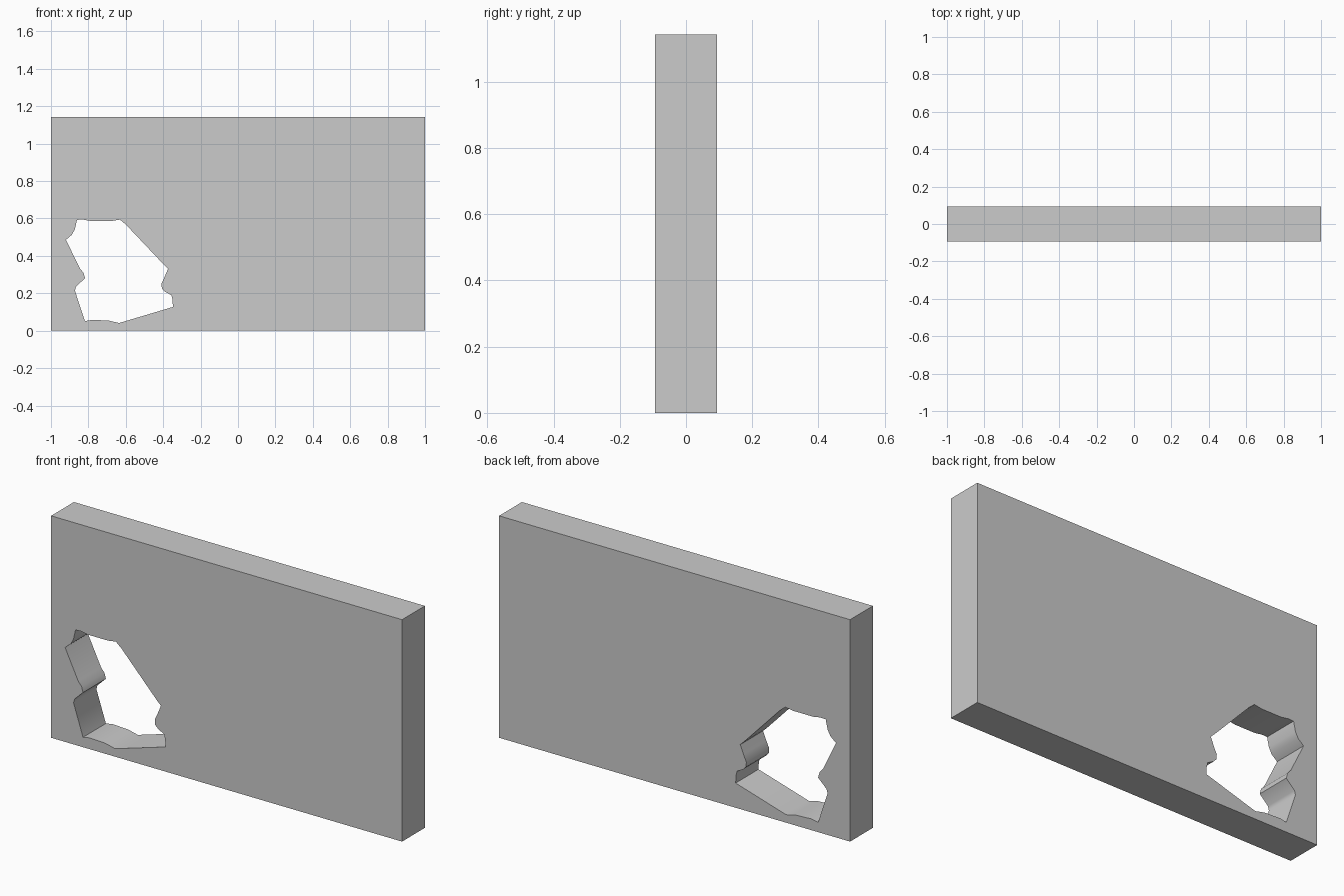
import bpy, math

if "Cube" in bpy.data.objects:
    bpy.data.objects.remove(bpy.data.objects["Cube"])

W, H, T = 1.0, 1.143, 0.093

# Ragged breach outline in the wall plane (x, z)
hole = [(-.861, .593), (-.829, .594), (-.79, .587), (-.674, .587), (-.631, .594),
        (-.599, .567), (-.401, .358), (-.374, .332), (-.393, .286), (-.409, .251),
        (-.407, .226), (-.391, .209), (-.356, .19), (-.35, .165), (-.348, .127),
        (-.636, .041), (-.69, .054), (-.781, .058), (-.818, .051), (-.872, .214),
        (-.866, .235), (-.818, .281), (-.826, .31), (-.845, .332), (-.92, .486),
        (-.888, .513), (-.872, .543)]
border = [(-W, 0), (W, 0), (W, H), (-W, H)]

# Wall slab: filled 2D profile with the hole, extruded through its thickness
curve = bpy.data.curves.new("broken_wall", 'CURVE')
curve.dimensions = '2D'
curve.fill_mode = 'BOTH'
curve.extrude = T
for loop in (border, hole):
    spline = curve.splines.new('POLY')
    spline.points.add(len(loop) - 1)
    for p, (x, z) in zip(spline.points, loop):
        p.co = (x, z, 0, 1)
    spline.use_cyclic_u = True

wall = bpy.data.objects.new("broken_wall", curve)
bpy.context.collection.objects.link(wall)
wall.rotation_euler = (math.pi / 2, 0, 0)
bpy.context.view_layer.objects.active = wall
wall.select_set(True)
bpy.ops.object.convert(target='MESH')

# Weld caps to sides, then soften only the shallow bends in the breach
wall = bpy.context.object
bpy.ops.object.mode_set(mode='EDIT')
bpy.ops.mesh.select_all(action='SELECT')
bpy.ops.mesh.remove_doubles(threshold=0.0005)
bpy.ops.mesh.normals_make_consistent(inside=False)
bpy.ops.object.mode_set(mode='OBJECT')
bpy.ops.object.shade_smooth_by_angle(angle=math.radians(40))
